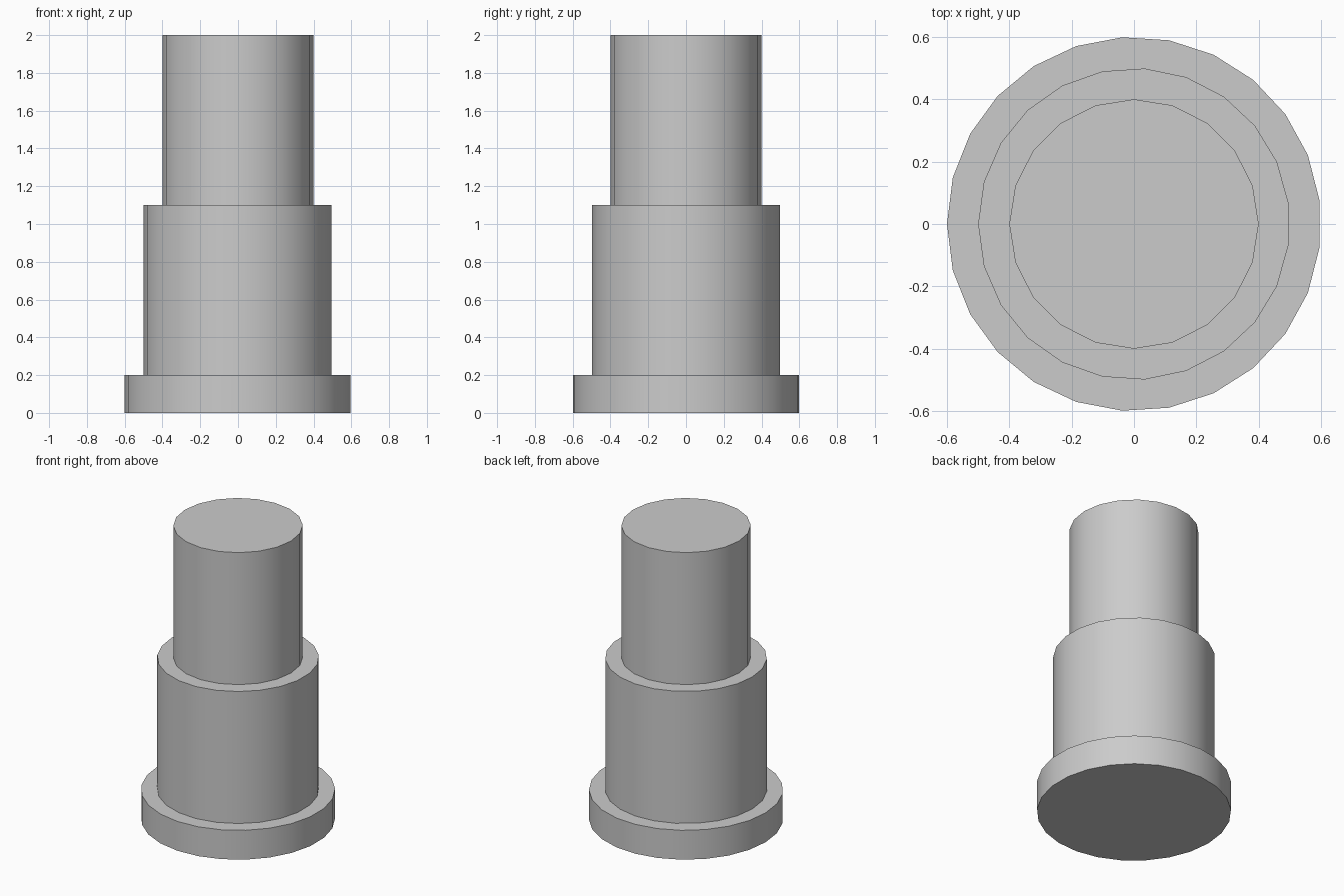
import bpy
from math import pi

cube = bpy.data.objects.get("Cube")
if cube:
    bpy.data.objects.remove(cube, do_unlink=True)

# Single plain grey for the whole model
grey = bpy.data.materials.new("light grey")
grey.use_nodes = True
colour = (0.6, 0.6, 0.6, 1)
grey.diffuse_color = colour
grey.node_tree.nodes["Principled BSDF"].inputs["Base Color"].default_value = colour


def drum(name, sides, radius, bottom, top):
    """Upright capped cylinder with one corner pointing to -x."""
    bpy.ops.mesh.primitive_cylinder_add(
        vertices=sides, radius=radius, depth=top - bottom,
        location=(0, 0, (bottom + top) / 2), rotation=(0, 0, pi / 2))
    obj = bpy.context.object
    bpy.ops.object.transform_apply(location=False, rotation=True, scale=False)
    obj.name = name
    obj.data.materials.append(grey)
    bpy.ops.object.shade_smooth_by_angle(angle=pi / 6)
    return obj


# Stepped shaft: wide flange, middle section, narrow top section
drum("base_flange", 25, 0.6, 0, 0.2)
drum("middle_section", 23, 0.5, 0.2, 1.1)
drum("top_section", 20, 0.4, 1.1, 2)
